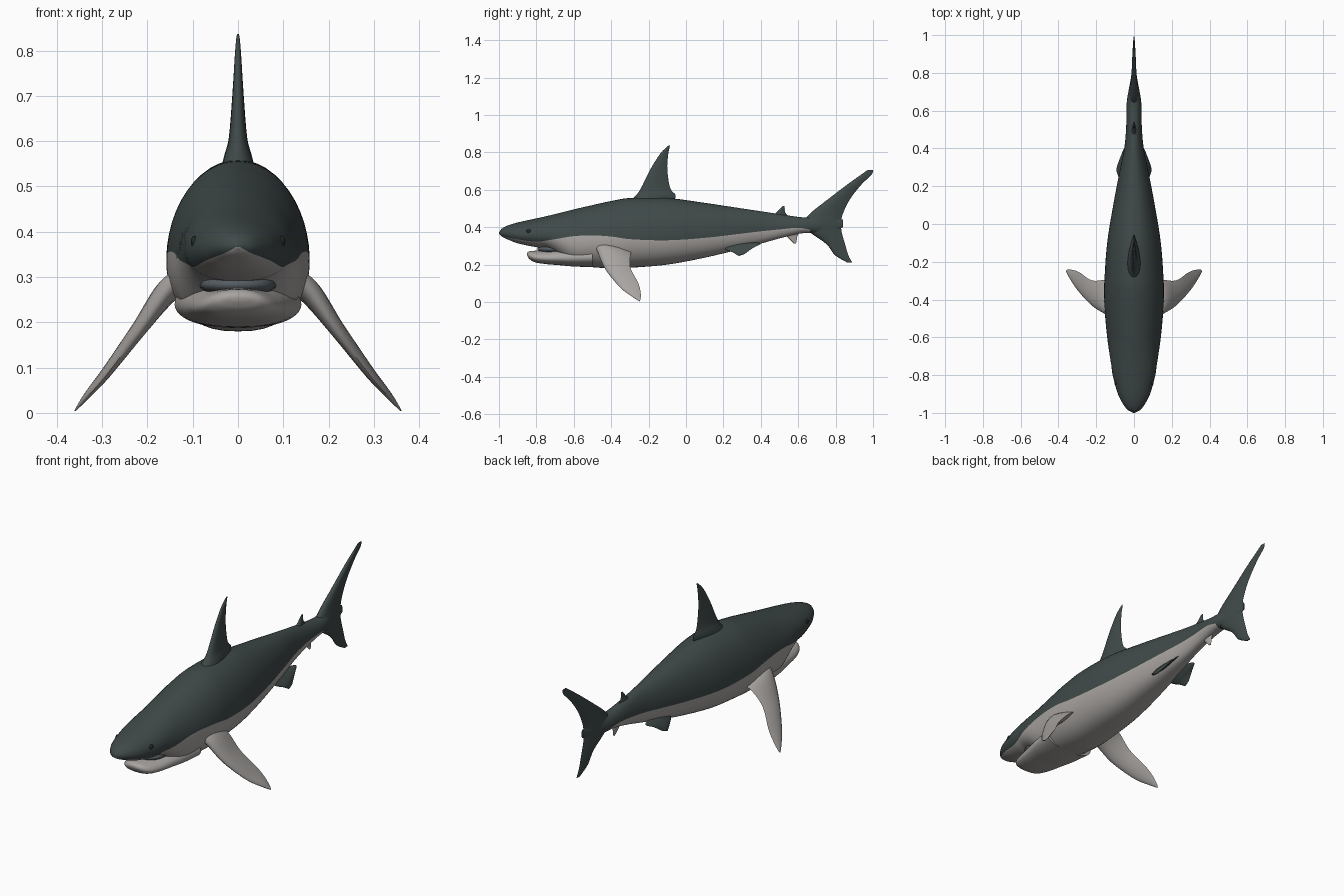
import bpy, bmesh, math
from mathutils import Vector

if "Cube" in bpy.data.objects:
    bpy.data.objects.remove(bpy.data.objects["Cube"])


def material(name, rgb):
    m = bpy.data.materials.new(name)
    m.diffuse_color = (*rgb, 1)
    m.use_nodes = True
    m.node_tree.nodes["Principled BSDF"].inputs["Base Color"].default_value = m.diffuse_color
    return m


SLATE = material("dark slate", (0.05, 0.066, 0.066))
PALE = material("pale belly", (0.39, 0.37, 0.355))
MOUTH = material("mouth grey", (0.09, 0.11, 0.125))
BLACK = material("eye black", (0.02, 0.022, 0.022))


def curve(table, t):
    """Smooth interpolation of rows (key, values...) at key t."""
    n = len(table)
    i = max(k for k in range(n - 1) if k == 0 or table[k][0] <= t)

    def slope(k, c):
        a, b = table[max(k - 1, 0)], table[min(k + 1, n - 1)]
        return (b[c] - a[c]) / (b[0] - a[0])
    p, q = table[i], table[i + 1]
    h = q[0] - p[0]
    s = (t - p[0]) / h
    return [(2*s**3 - 3*s*s + 1) * p[c] + (s**3 - 2*s*s + s) * h * slope(i, c)
            + (3*s*s - 2*s**3) * q[c] + (s**3 - s*s) * h * slope(i + 1, c)
            for c in range(1, len(p))]


def finish(ob, mats, mirror=False):
    for m in mats:
        ob.data.materials.append(m)
    if mirror:
        ob.modifiers.new("mirror", 'MIRROR')
    bpy.ops.object.select_all(action='DESELECT')
    ob.select_set(True)
    bpy.context.view_layer.objects.active = ob
    bpy.ops.object.shade_smooth_by_angle(angle=math.radians(50))


def loft(name, rings, mats, rule=None, mirror=False):
    bm = bmesh.new()
    vs = [[bm.verts.new(p) for p in r] for r in rings]
    n = len(vs[0])
    for i in range(len(vs) - 1):
        for j in range(n):
            k = (j + 1) % n
            f = bm.faces.new((vs[i][j], vs[i][k], vs[i + 1][k], vs[i + 1][j]))
            if rule:
                f.material_index = rule(j, f.calc_center_median())
    bm.faces.new(vs[0])
    bm.faces.new(vs[-1])
    bmesh.ops.recalc_face_normals(bm, faces=bm.faces)
    me = bpy.data.meshes.new(name)
    bm.to_mesh(me)
    bm.free()
    ob = bpy.data.objects.new(name, me)
    bpy.context.collection.objects.link(ob)
    finish(ob, mats, mirror)


def body_ring(y, top, bot, w, line):
    """Egg section whose 12th point lies on the colour line."""
    zc = bot + 0.42 * (top - bot)
    up, down = max(top - zc, 0.001), max(zc - bot, 0.001)
    d = line - zc
    a = math.asin(max(-0.95, min(0.95, d / (up if d > 0 else down))))
    half = math.pi / 2
    angles = [half + (a - half) * k / 12 for k in range(12)]
    angles += [a + (-half - a) * k / 12 for k in range(13)]
    right = []
    for g in angles:
        c = max(math.cos(g), 0)
        s = math.sin(g)
        x = w * (c if s > 0 else c ** 0.8)
        right.append((x, y, zc + s * (up if s > 0 else down)))
    return right + [(-x, yy, z) for x, yy, z in right[-2:0:-1]]


def fin(name, sections, mat, mirror=False, steps=5):
    """Loft of wing sections (lead, trail, half thickness)."""
    table = [(i, *a, *b, t) for i, (a, b, t) in enumerate(sections)]
    span = Vector(sections[-1][0]) - Vector(sections[0][0])
    if not mirror:
        span = Vector((0, 0, 1))
    us = [(1 - math.cos(math.pi * k / 10)) / 2 for k in range(11)]
    rings = []
    for i in range((len(table) - 1) * steps + 1):
        v = curve(table, i / steps)
        a, b, t = Vector(v[:3]), Vector(v[3:6]), max(v[6], 0.001)
        nrm = (b - a).cross(span).normalized()
        off = [nrm * (2.6 * t * math.sqrt(u) * (1 - u)) for u in us]
        rings.append([a.lerp(b, u) + o for u, o in zip(us, off)]
                     + [a.lerp(b, us[k]) - off[k] for k in range(9, 0, -1)])
    loft(name, rings, [mat], mirror=mirror)


def flat_fin(name, rows, mat):
    """Upright centre fin from rows (z, lead y, trail y, half thickness)."""
    fin(name, [((0, a, z), (0, b, z), t) for z, a, b, t in rows], mat)


# Body: y, top, bottom, half width, colour line
BODY = [
    (-1, .372, .366, .004, .367), (-.985, .392, .35, .032, .355),
    (-.95, .41, .333, .06, .345), (-.9, .425, .314, .085, .335),
    (-.8, .447, .293, .113, .322), (-.75, .458, .287, .12, .328),
    (-.7, .47, .262, .128, .336), (-.6, .495, .196, .142, .352),
    (-.5, .518, .186, .152, .356), (-.4, .54, .18, .158, .35),
    (-.3, .556, .183, .157, .336), (-.1, .556, .2, .142, .33),
    (.1, .53, .237, .11, .343), (.3, .50, .285, .072, .366),
    (.4, .485, .312, .052, .378), (.5, .47, .34, .042, .388),
    (.6, .455, .364, .04, .397), (.65, .452, .37, .038, .39),
    (.7, .458, .368, .03, .378), (.76, .46, .37, .018, .378),
    (.84, .44, .4, .004, .41)]
ys = [-1 + 1.84 * (k / 110) ** 1.35 for k in range(111)]
loft("body", [body_ring(y, *curve(BODY, y)) for y in ys], [SLATE, PALE],
     lambda j, c: 1 if 12 <= j < 36 and c.y < 0.66 else 0)

# Lower jaw
JAW = [(-.85, .262, .25, .02), (-.84, .271, .232, .05), (-.81, .274, .213, .076),
       (-.75, .277, .203, .096), (-.68, .287, .197, .11),
       (-.6, .30, .19, .126), (-.5, .31, .188, .14)]
rings = []
for k in range(31):
    y = -.85 + .35 * (k / 30) ** 1.4
    top, bot, w = curve(JAW, y)
    rings.append(body_ring(y, top, bot, w, (top + bot) / 2))
loft("lower_jaw", rings, [PALE])


def ball(name, loc, radii, mat, mirror=False):
    bm = bmesh.new()
    bmesh.ops.create_uvsphere(bm, u_segments=20, v_segments=12, radius=1)
    for v in bm.verts:
        v.co = [v.co[i] * radii[i] + loc[i] for i in range(3)]
    me = bpy.data.meshes.new(name)
    bm.to_mesh(me)
    bm.free()
    ob = bpy.data.objects.new(name, me)
    bpy.context.collection.objects.link(ob)
    finish(ob, [mat], mirror)


# Mouth interior and eyes
ball("mouth_interior", (0, -.70, .283), (.085, .095, .028), MOUTH)
ball("eyes", (.096, -.84, .378), (.008, .013, .013), BLACK, True)

# Centre fins
flat_fin("dorsal_fin", [
    (.53, -.31, -.07, .04), (.57, -.268, -.055, .03), (.61, -.24, -.085, .02),
    (.71, -.19, -.10, .012), (.79, -.14, -.095, .007), (.825, -.107, -.088, .004),
    (.837, -.092, -.086, .002)], SLATE)
flat_fin("tail_fin", [
    (.706, .972, 1, .002), (.68, .935, .992, .005), (.63, .865, .94, .009),
    (.55, .76, .877, .013), (.47, .66, .838, .02), (.42, .63, .83, .026),
    (.375, .66, .832, .022), (.31, .75, .85, .012), (.25, .797, .868, .008),
    (.212, .86, .888, .003)], SLATE)
flat_fin("second_dorsal_fin", [
    (.455, .45, .55, .014), (.48, .485, .53, .008), (.5, .503, .528, .005),
    (.513, .516, .526, .002)], SLATE)
flat_fin("anal_fin", [
    (.375, .52, .61, .012), (.35, .54, .595, .008), (.33, .56, .592, .005),
    (.313, .577, .588, .002)], PALE)

# Paired fins
fin("pectoral_fins", [
    ((.09, -.50, .31), (.09, -.28, .28), .03),
    ((.15, -.478, .28), (.155, -.295, .258), .027),
    ((.22, -.433, .178), (.225, -.298, .187), .017),
    ((.295, -.353, .078), (.287, -.257, .105), .011),
    ((.338, -.29, .03), (.325, -.243, .055), .007),
    ((.36, -.25, .004), (.354, -.242, .014), .002)], PALE, True)
fin("pelvic_fins", [
    ((.04, .19, .305), (.035, .35, .32), .012),
    ((.065, .215, .28), (.05, .40, .312), .01),
    ((.082, .25, .265), (.07, .36, .29), .007),
    ((.092, .28, .247), (.087, .315, .258), .003)], SLATE, True)
